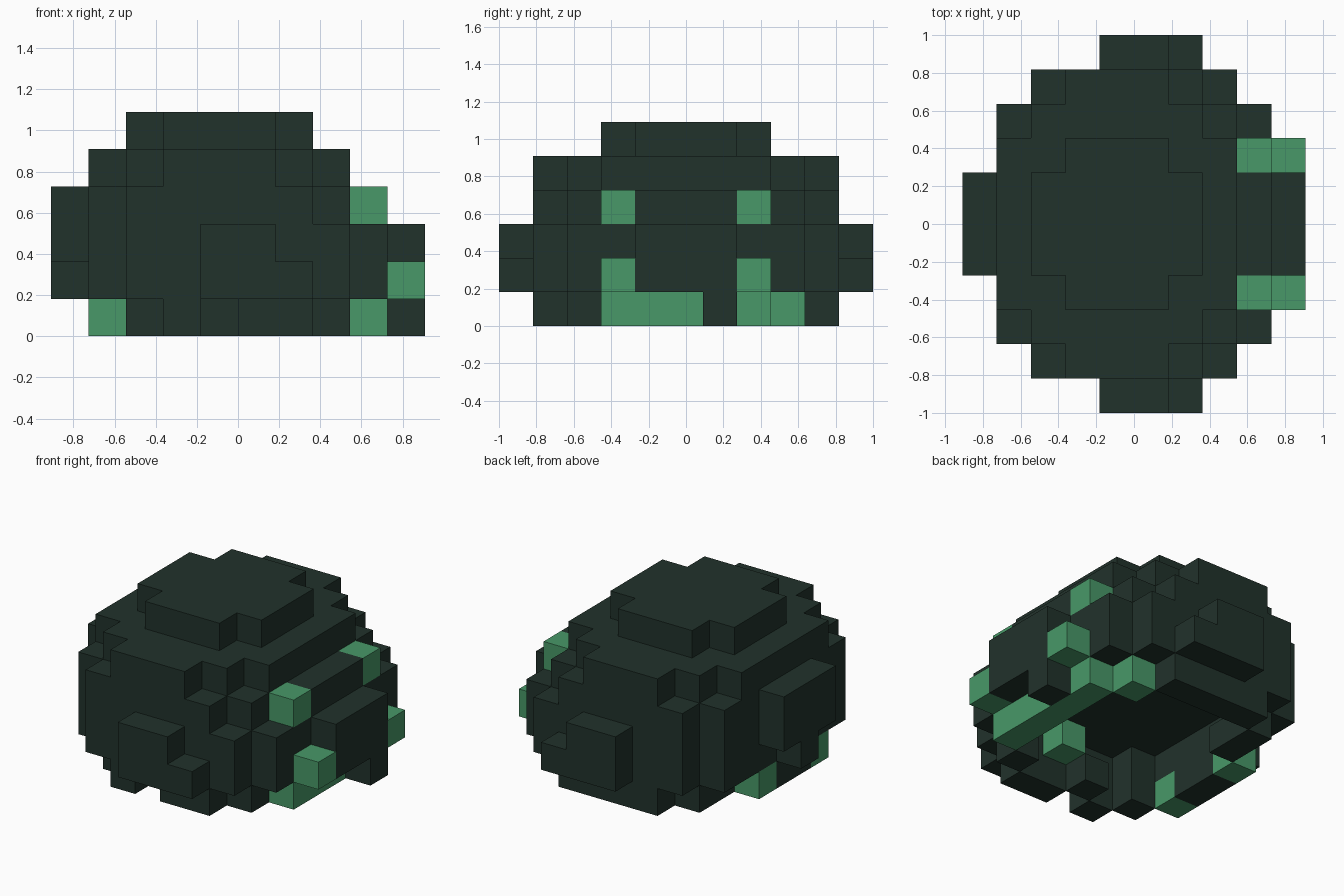
import bpy, bmesh
from mathutils import Vector

if "Cube" in bpy.data.objects:
    bpy.data.objects.remove(bpy.data.objects["Cube"])

V = 2 / 11  # cube size: grid is 10 x 11 x 6 cubes

def material(name, rgb):
    m = bpy.data.materials.new(name)
    m.diffuse_color = (*rgb, 1)
    m.use_nodes = True
    m.node_tree.nodes["Principled BSDF"].inputs["Base Color"].default_value = m.diffuse_color
    return m

dark = material("dark green", (0.0152, 0.0319, 0.0242))
light = material("light green", (0.065, 0.314, 0.138))

cells = set()

def run(layer, rows, first, last):
    """Fill a run of cubes along x in the given rows of a layer."""
    for j in rows:
        for i in range(first, last + 1):
            cells.add((i, j, layer))

# Domed cap and upper body
run(5, (3, 7), 3, 5)
run(5, (4, 5, 6), 2, 6)
run(4, (1, 9), 3, 5)
run(4, (2, 8), 2, 6)
run(4, range(3, 8), 1, 7)
run(3, (1, 9), 2, 6)
run(3, (2, 8), 1, 7)
run(3, (3, 7), 1, 8)
run(3, (4, 5, 6), 0, 8)

# Wide middle with side bulges
run(2, (0, 10), 4, 5)
run(2, (1, 9), 2, 7)
run(2, (2, 3, 7, 8), 1, 8)
run(2, (4, 5, 6), 0, 9)
run(1, (0, 10), 4, 6)
run(1, (1, 9), 2, 7)
run(1, (2, 8), 1, 8)
run(1, (3, 4, 6, 7), 1, 9)
run(1, (5,), 0, 9)

# Hollow underside
for j in range(2, 9):
    lo, hi = (3, 6) if j in (2, 8) else (2, 7)
    for i in range(lo, hi + 1):
        cells.discard((i, j, 1))
cells.add((5, 2, 1))

# Broken bottom rim
run(0, (1,), 3, 3)
run(0, (1,), 5, 6)
run(0, (9,), 3, 6)
for i, j in ((2, 2), (4, 2), (7, 2), (2, 7), (2, 8), (7, 8), (9, 6)):
    cells.add((i, j, 0))
run(0, range(3, 7), 1, 1)
run(0, range(3, 8), 8, 8)

# Light patches
patches = {(8, 3, 3), (8, 7, 3), (9, 3, 1), (9, 7, 1), (7, 8, 0),
           (1, 3, 0), (1, 6, 0), (5, 2, 1)} | {(8, j, 0) for j in range(3, 8)}

def build(name, part, mat):
    """Make the exposed cube faces of one part."""
    bm = bmesh.new()
    for c in sorted(part):
        for axis in range(3):
            for sign in (-1, 1):
                n = [0, 0, 0]
                n[axis] = sign
                if tuple(a + b for a, b in zip(c, n)) in cells:
                    continue
                u, w = (axis + 1) % 3, (axis + 2) % 3
                corners = []
                for a, b in ((0, 0), (1, 0), (1, 1), (0, 1))[::sign]:
                    p = list(c)
                    p[axis] += (sign + 1) // 2
                    p[u] += a
                    p[w] += b
                    corners.append(bm.verts.new(
                        Vector((p[0] - 5, p[1] - 5.5, p[2])) * V))
                bm.faces.new(corners)
    bmesh.ops.remove_doubles(bm, verts=bm.verts, dist=0.001)
    me = bpy.data.meshes.new(name)
    bm.to_mesh(me)
    bm.free()
    me.materials.append(mat)
    bpy.context.collection.objects.link(bpy.data.objects.new(name, me))

build("body_shell", cells - patches, dark)
build("light_patches", patches, light)
